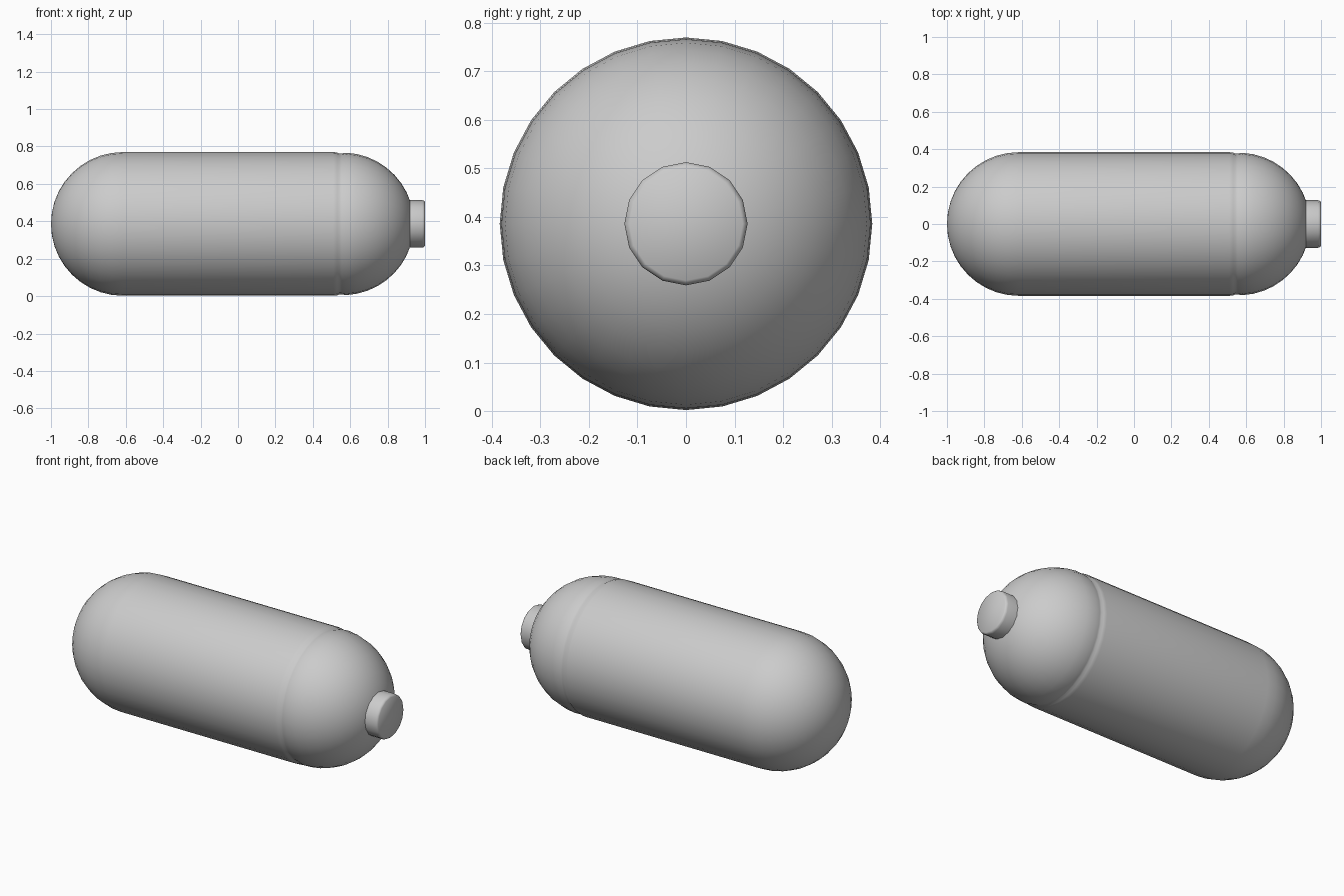
import bpy, bmesh, math

old = bpy.data.objects.get("Cube")
if old:
    bpy.data.objects.remove(old, do_unlink=True)

AXIS_Z = 0.386
R_BODY = 0.384
R_DOME = 0.381

grey = bpy.data.materials.new("tank_grey")
grey.use_nodes = True
grey.diffuse_color = (0.6, 0.6, 0.6, 1)
grey.node_tree.nodes["Principled BSDF"].inputs["Base Color"].default_value = (0.6, 0.6, 0.6, 1)


def arc(cx, radius, start, end, steps):
    """Points (x, r) along a circular arc, angles in degrees."""
    angles = [math.radians(start + (end - start) * i / steps) for i in range(steps + 1)]
    return [(cx + radius * math.cos(a), radius * math.sin(a)) for a in angles]


def lathe(name, profile, sides, sharp):
    """Revolve an (x, r) profile around the long axis; r = 0 closes to a point."""
    bm = bmesh.new()
    rings = []
    for x, r in profile:
        count = 1 if r < 1e-5 else sides
        rings.append([bm.verts.new((x, r * math.sin(math.tau * i / sides),
                                    AXIS_Z + r * math.cos(math.tau * i / sides)))
                      for i in range(count)])
    for a, b in zip(rings, rings[1:]):
        for i in range(sides):
            j = (i + 1) % sides
            corners = [a[i % len(a)], a[j % len(a)], b[j % len(b)], b[i % len(b)]]
            bm.faces.new(list(dict.fromkeys(corners)))
    for ring in (rings[0], rings[-1]):
        if len(ring) > 1:
            bm.faces.new(ring)
    bmesh.ops.recalc_face_normals(bm, faces=bm.faces)
    mesh = bpy.data.meshes.new(name)
    bm.to_mesh(mesh)
    bm.free()
    mesh.materials.append(grey)
    obj = bpy.data.objects.new(name, mesh)
    bpy.context.collection.objects.link(obj)
    bpy.ops.object.select_all(action='DESELECT')
    obj.select_set(True)
    bpy.context.view_layer.objects.active = obj
    bpy.ops.object.shade_smooth_by_angle(angle=math.radians(sharp))
    return obj


# Tank: rounded end, straight wall, shallow seam groove, front dome
base_end = arc(-1 + R_BODY, R_BODY, 180, 90, 10)
seam = [(0.51, R_BODY), (0.53, 0.382), (0.542, 0.376), (0.555, 0.377)]
dome = arc(0.56, R_DOME, 87, 0, 10)
lathe("tank_body", base_end + seam + dome, 32, 60)

# Valve plug with a softened rim
lathe("valve_plug", [(0.88, 0.127), (0.985, 0.127), (0.994, 0.124), (1.0, 0.117)], 16, 60)
